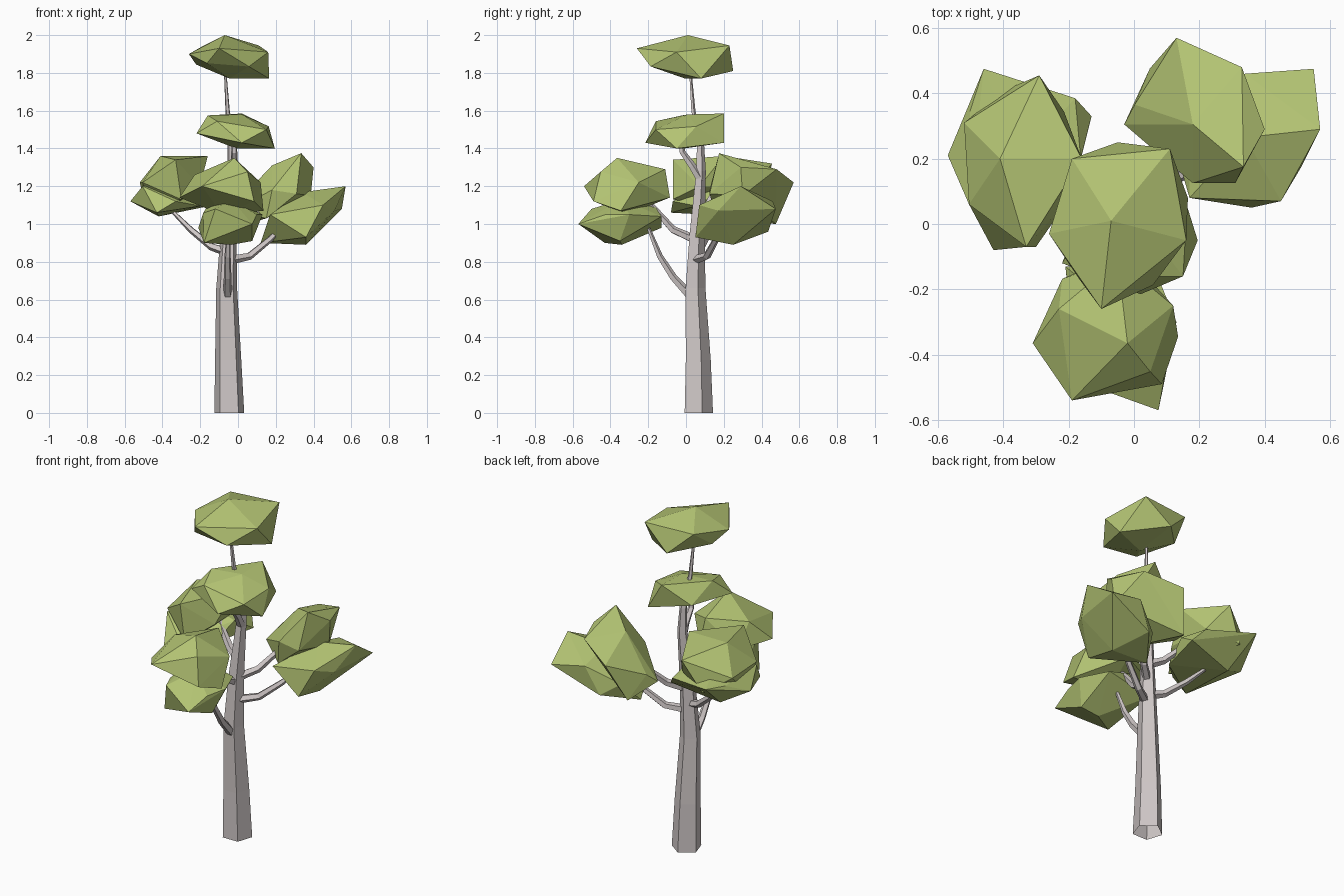
import bpy, bmesh
from math import radians, cos, sin, tau
from mathutils import Vector, Matrix

cube = bpy.data.objects.get("Cube")
if cube:
    bpy.data.objects.remove(cube, do_unlink=True)


def make_material(name, rgb):
    mat = bpy.data.materials.new(name)
    mat.use_nodes = True
    color = (*rgb, 1)
    mat.diffuse_color = color
    mat.node_tree.nodes["Principled BSDF"].inputs["Base Color"].default_value = color
    return mat


bark = make_material("pale bark", (0.63, 0.58, 0.575))
leaf = make_material("leaf green", (0.46, 0.56, 0.175))


def finish(name, bm, mat):
    """Turn a bmesh into a flat-shaded object."""
    bmesh.ops.recalc_face_normals(bm, faces=bm.faces[:])
    mesh = bpy.data.meshes.new(name)
    bm.to_mesh(mesh)
    bm.free()
    mesh.materials.append(mat)
    obj = bpy.data.objects.new(name, mesh)
    bpy.context.collection.objects.link(obj)
    return obj


def limb(name, path, radii, level=False):
    """Five-sided tapered tube, open at its root; level keeps every ring horizontal."""
    bm = bmesh.new()
    sides = 5
    points = [Vector(p) for p in path]
    up = Vector((0, 0, 1))
    rings = []
    for i, (point, radius) in enumerate(zip(points, radii)):
        tangent = points[min(i + 1, len(points) - 1)] - points[max(i - 1, 0)]
        turn = up.rotation_difference(up if level else tangent)
        ring = []
        for k in range(sides):
            a = radians(18) + tau * k / sides
            offset = turn @ Vector((radius * cos(a), radius * sin(a), 0))
            ring.append(bm.verts.new(point + offset))
        rings.append(ring)
    for low, high in zip(rings, rings[1:]):
        for k in range(sides):
            n = (k + 1) % sides
            bm.faces.new((low[k], low[n], high[n], high[k]))
    bm.faces.new(rings[-1])
    return finish(name, bm, bark)


def leaf_clump(name, low, high, spin, slope_x, slope_y, corners):
    """Slanted twenty-sided clump fitted between two points, with some corners pulled."""
    ball = bmesh.new()
    bmesh.ops.create_icosphere(ball, subdivisions=1, radius=1,
                               matrix=Matrix.Rotation(radians(spin), 4, "Z"))
    points = [v.co.copy() for v in ball.verts]
    ball.free()
    for p in points:
        p.z += slope_x * p.x + slope_y * p.y
    for axis in range(3):
        values = [p[axis] for p in points]
        start, span = min(values), max(values) - min(values)
        for p in points:
            p[axis] = low[axis] + (p[axis] - start) / span * (high[axis] - low[axis])
    # Each corner replaces the nearest point; the others ease inwards
    corners = [Vector(c) for c in corners]
    for corner in corners:
        points.remove(min(points, key=lambda p: (p - corner).length))
    middle = (Vector(low) + Vector(high)) / 2
    for p in points:
        p.xy = middle.xy.lerp(p.xy, 0.85)
    bm = bmesh.new()
    for p in points + corners:
        bm.verts.new(p)
    bmesh.ops.convex_hull(bm, input=bm.verts[:])
    bmesh.ops.delete(bm, geom=[v for v in bm.verts if not v.link_faces], context="VERTS")
    return finish(name, bm, leaf)


# Trunk, thinning into the top twig
limb("trunk",
     [(-.046, .06, 0), (-.052, .058, .28), (-.06, .045, .66), (-.05, .055, .95),
      (-.03, .077, 1.28), (-.035, .075, 1.42), (-.055, .038, 1.6), (-.07, .02, 1.84)],
     [.083, .073, .058, .044, .028, .021, .012, .006], level=True)

# Branches
branches = {
    "lower_front_branch": [(-.055, .02, .62), (-.055, -.07, .72), (-.055, -.14, .83), (-.05, -.2, .98)],
    "upper_front_branch": [(-.05, .04, .92), (-.06, -.07, .97), (-.07, -.15, 1.06), (-.07, -.22, 1.14)],
    "lower_left_branch": [(-.04, .05, .81), (.06, .11, .83), (.17, .16, .92), (.24, .2, .99)],
    "upper_left_branch": [(-.04, .06, .94), (.04, .13, .98), (.11, .21, 1.07), (.16, .28, 1.16)],
    "lower_right_branch": [(-.05, .05, .85), (-.14, .08, .88), (-.25, .13, .97), (-.35, .18, 1.07)],
    "upper_right_branch": [(-.04, .07, 1.03), (-.12, .1, 1.07), (-.2, .14, 1.15), (-.27, .18, 1.22)],
    "crown_branch": [(-.03, .08, 1.23), (-.02, .03, 1.31), (-.02, -.02, 1.38), (-.02, -.03, 1.47)],
}
for name, path in branches.items():
    limb(name, path, [.025, .021, .017, .01])

# Leaf clumps
leaf_clump("top_leaves", (-.26, -.26, 1.77), (.17, .25, 2), -93, -.15, -.1,
           [(-.07, .01, 2), (-.19, .2, 1.94), (.11, .23, 1.945), (.16, -.05, 1.91),
            (-.1, -.26, 1.93), (-.26, -.03, 1.9), (.165, .08, 1.77), (-.05, .25, 1.81)])
leaf_clump("crown_leaves", (-.22, -.22, 1.4), (.2, .2, 1.59), 21, -.3, .1,
           [(.02, .01, 1.58), (.02, .2, 1.585), (.15, -.16, 1.5), (-.22, -.12, 1.48),
            (.195, -.05, 1.4), (.02, -.215, 1.43), (.11, .2, 1.43), (-.16, -.02, 1.575)])
leaf_clump("upper_front_leaves", (-.31, -.54, 1.05), (.14, -.08, 1.35), 26, .1, 0,
           [(-.02, -.365, 1.35), (-.31, -.365, 1.14), (-.19, -.54, 1.2), (.085, -.49, 1.12),
            (-.05, -.11, 1.29), (.12, -.25, 1.22), (-.23, -.26, 1.26),
            (.135, -.345, 1.07), (-.03, -.085, 1.14)])
leaf_clump("lower_front_leaves", (-.21, -.57, .89), (.14, -.11, 1.13), 45, 0, .3,
           [(.075, -.57, 1), (-.18, -.43, .9), (.075, -.35, .91), (.13, -.3, 1.05),
            (-.15, -.18, 1.12), (-.21, -.13, .98), (-.12, -.5, 1.08), (.06, -.13, 1.04)])
leaf_clump("upper_right_leaves", (-.52, -.07, 1.08), (-.15, .46, 1.36), 4, .4, 0,
           [(-.41, .2, 1.36), (-.29, .455, 1.32), (-.52, .31, 1.22), (-.505, .06, 1.22),
            (-.33, -.07, 1.34), (-.16, .2, 1.36), (-.3, -.07, 1.13)])
leaf_clump("lower_right_leaves", (-.57, -.08, 1.04), (-.13, .48, 1.24), 0, 0, 0,
           [(-.57, .21, 1.12), (-.46, .475, 1.2), (-.43, -.08, 1.06), (-.13, .33, 1.1),
            (-.18, .385, 1.16), (-.505, .06, 1.2), (-.33, -.07, 1.12), (-.42, .28, 1.04)])
leaf_clump("upper_left_leaves", (-.03, .12, 1), (.4, .57, 1.375), 30, 1, -.5,
           [(.18, .305, 1.31), (.335, .175, 1.375), (.4, .29, 1.3), (.13, .57, 1.22),
            (.33, .48, 1.29), (-.03, .305, 1.07), (.18, .125, 1.18),
            (.31, .125, 1.16), (.15, .16, 1.03), (.385, .3, 1.15)])
leaf_clump("lower_left_leaves", (.11, .05, .89), (.57, .48, 1.2), 6, .9, .1,
           [(.57, .29, 1.2), (.55, .475, 1.08), (.45, .07, 1.1), (.36, .05, .93),
            (.17, .08, 1.05), (.36, .25, .89), (.12, .25, .9), (.34, .46, 1.12)])
